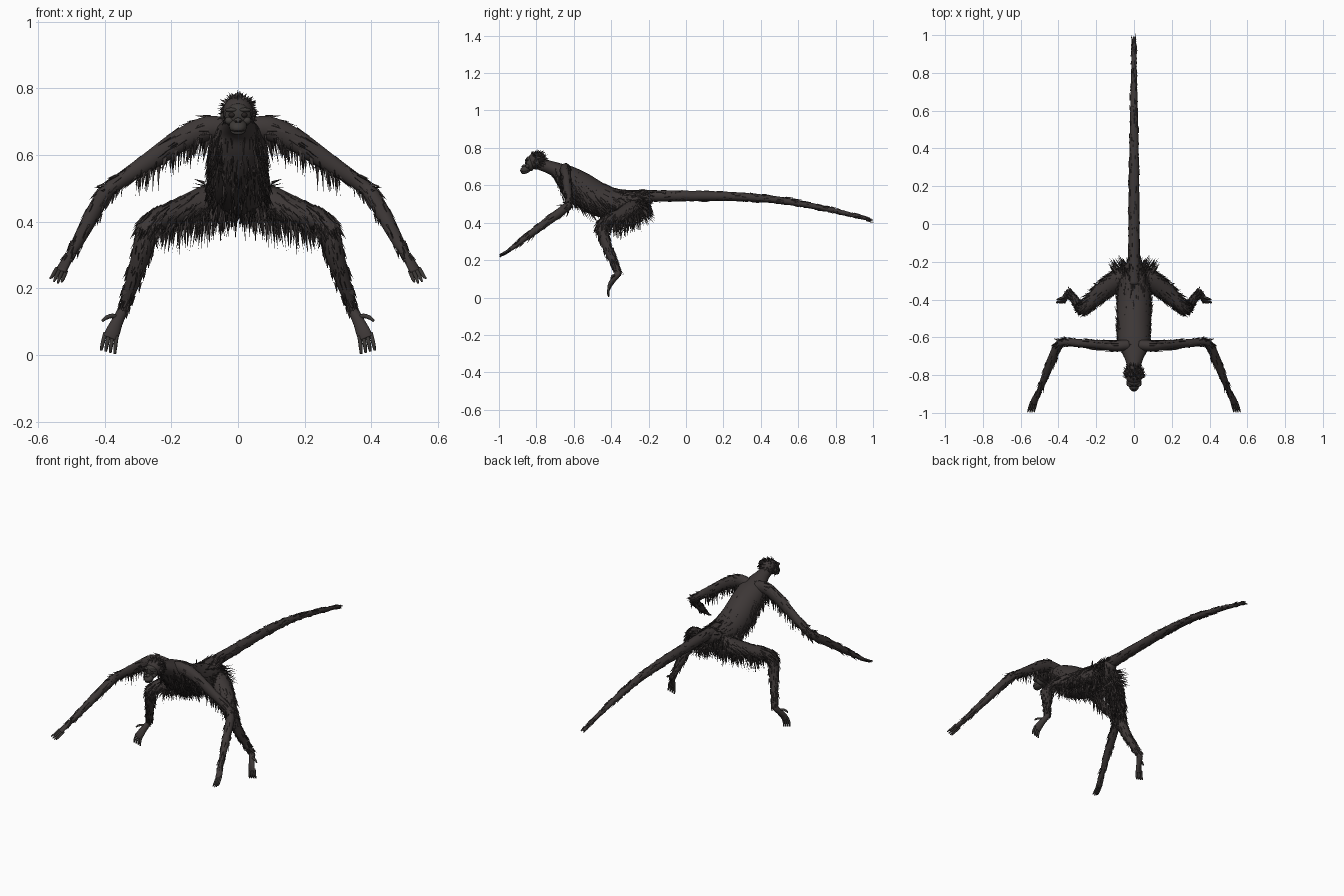
import bpy, bmesh, math, random
from mathutils import Vector, Matrix

random.seed(7)
if "Cube" in bpy.data.objects:
    bpy.data.objects.remove(bpy.data.objects["Cube"])


def material(name, rgb):
    m = bpy.data.materials.new(name)
    m.use_nodes = True
    m.diffuse_color = (*rgb, 1)
    bsdf = m.node_tree.nodes["Principled BSDF"]
    bsdf.inputs["Base Color"].default_value = (*rgb, 1)
    bsdf.inputs["Roughness"].default_value = 0.9
    return m


COAT = material("dark brown coat", (0.046, 0.038, 0.037))
SKIN = material("dark grey skin", (0.046, 0.041, 0.038))
EYE = material("near black eye", (0.02, 0.016, 0.015))


def finish(bm, name, mat, mirror=False, smooth=True):
    mesh = bpy.data.meshes.new(name)
    bmesh.ops.recalc_face_normals(bm, faces=bm.faces)
    bm.to_mesh(mesh)
    bm.free()
    mesh.materials.append(mat)
    ob = bpy.data.objects.new(name, mesh)
    bpy.context.collection.objects.link(ob)
    for p in mesh.polygons:
        p.use_smooth = smooth
    if mirror:
        ob.modifiers.new("Mirror", 'MIRROR')
    return ob


def stations(points, steps=5):
    """Smooth a list of (x, y, z, width, height) into ring data."""
    out = []
    last = len(points) - 1
    for i in range(last):
        a, b, c, d = [points[min(max(k, 0), last)] for k in (i - 1, i, i + 1, i + 2)]
        for s in range(steps):
            t = s / steps
            out.append([0.5 * (2 * q + (r - p) * t + (2 * p - 5 * q + 4 * r - w) * t * t
                               + (3 * q - p - 3 * r + w) * t ** 3)
                        for p, q, r, w in zip(a, b, c, d)])
    return out + [list(points[-1])]


def frames(points, ref):
    rows = stations(points)
    out = []
    for i, r in enumerate(rows):
        t = (Vector(rows[min(i + 1, len(rows) - 1)][:3]) - Vector(rows[max(i - 1, 0)][:3])).normalized()
        side = t.cross(ref).normalized()
        out.append((Vector(r[:3]), t, side, side.cross(t), r[3], r[4]))
    return out


def tube(bm, points, ref=Vector((0, 0, 1)), sides=14):
    rings = []
    for c, t, u, v, w, h in frames(points, ref):
        rings.append([bm.verts.new(c + u * w * math.cos(k * math.tau / sides)
                                   + v * h * math.sin(k * math.tau / sides)) for k in range(sides)])
    for a, b in zip(rings, rings[1:]):
        for k in range(sides):
            bm.faces.new((a[k], a[k - 1], b[k - 1], b[k]))
    bm.faces.new(rings[0])
    bm.faces.new(rings[-1])


def tuft(bm, root, direction, length, width):
    d = direction.normalized()
    s = d.orthogonal().normalized()
    s.rotate(Matrix.Rotation(random.random() * math.tau, 3, d))
    n = d.cross(s)
    base = [bm.verts.new(root + s * width), bm.verts.new(root - s * width),
            bm.verts.new(root + n * width * 0.5)]
    tip = bm.verts.new(root + d * length)
    for k in range(3):
        bm.faces.new((base[k], base[k - 1], tip))


def fur(bm, points, count, length, flow, lift, droop, span=(0, 1), low=-1, high=1,
        ref=Vector((0, 0, 1))):
    """Scatter tufts on a tube, keeping those whose normal z lies in low..high."""
    fr = frames(points, ref)
    made = 0
    while made < count:
        i = int(random.uniform(*span) * (len(fr) - 1))
        c, t, u, v, w, h = fr[i]
        c = c.lerp(fr[min(i + 1, len(fr) - 1)][0], random.random())
        a = random.random() * math.tau
        n = u * math.cos(a) + v * math.sin(a)
        if not low <= n.z <= high:
            continue
        root = c + (u * w * math.cos(a) + v * h * math.sin(a)) * 0.95
        d = t * flow + n * lift + Vector((0, 0, -droop))
        d += Vector([random.uniform(-0.12, 0.12) for _ in range(3)])
        tuft(bm, root, d, length * random.uniform(0.55, 1.1), random.uniform(0.004, 0.007))
        made += 1


def ball(bm, loc, size, tilt=0, seg=20):
    bmesh.ops.create_uvsphere(bm, u_segments=seg, v_segments=seg // 2 + 2, radius=1,
                              matrix=Matrix.Translation(loc) @ Matrix.Rotation(tilt, 4, 'X')
                              @ Matrix.Diagonal((*size, 1)))


# Body, tail and limb centre lines: x, y, z, half width, half height
torso = [(0, -.79, .715, .03, .03), (0, -.74, .70, .04, .034), (0, -.69, .68, .058, .042),
         (0, -.64, .645, .082, .066), (0, -.57, .59, .088, .086), (0, -.48, .53, .09, .09),
         (0, -.38, .50, .088, .082), (0, -.29, .50, .075, .07), (0, -.22, .525, .045, .045),
         (0, -.18, .54, .02, .025)]
tail = [(0, -.32, .54, .035, .035), (0, -.2, .543, .032, .031), (0, 0, .543, .029, .028),
        (0, .25, .54, .027, .024), (0, .5, .52, .022, .019), (0, .75, .474, .016, .014),
        (0, .93, .43, .011, .01), (0, .99, .413, .005, .005)]
arm = [(.03, -.64, .675, .03, .035), (.09, -.645, .68, .03, .037), (.17, -.64, .645, .026, .035),
       (.28, -.632, .572, .022, .027), (.37, -.627, .51, .021, .022), (.405, -.65, .475, .023, .023),
       (.44, -.73, .415, .023, .023), (.48, -.83, .34, .018, .018), (.503, -.885, .298, .013, .014),
       (.52, -.92, .272, .017, .012), (.533, -.95, .25, .018, .009)]
leg = [(.03, -.28, .48, .05, .055), (.09, -.30, .46, .05, .055), (.17, -.36, .43, .042, .046),
       (.24, -.425, .405, .034, .036), (.272, -.447, .375, .032, .032), (.288, -.435, .31, .029, .029),
       (.312, -.405, .23, .023, .023), (.337, -.372, .155, .016, .017), (.347, -.364, .13, .016, .018),
       (.362, -.385, .1, .018, .015), (.375, -.405, .07, .022, .011), (.383, -.412, .05, .022, .009)]
LEG_REF = Vector((0, 1, .3))

for name, path in (("torso", torso), ("tail", tail)):
    bm = bmesh.new()
    tube(bm, path, sides=20)
    finish(bm, name, COAT)
for name, path, ref in (("arms", arm, Vector((0, 0, 1))), ("legs", leg, LEG_REF)):
    bm = bmesh.new()
    tube(bm, path, ref)
    finish(bm, name, COAT, True)

# Fingers and toes
bm = bmesh.new()
for k in range(4):
    o = (k - 1.5) * .0095
    drop = .006 * abs(k - 1.3)
    tube(bm, [(.53 + o, -.94, .255 + o * .3, .006, .006),
              (.54 + o * 1.1, -.975, .234 + o * .3, .0055, .0055),
              (.546 + o * 1.2, -.996, .216 + drop + o * .3, .003, .003)], sides=8)
finish(bm, "fingers", SKIN, True)
bm = bmesh.new()
for k in range(4):
    o = (k - 1.5) * .0115
    tube(bm, [(.381 + o, -.409, .062 + o * .3, .006, .006),
              (.387 + o * 1.1, -.416, .03 + o * .3, .0058, .0058),
              (.39 + o * 1.2, -.413, .009 + o * .3, .004, .004)], LEG_REF, 8)
tube(bm, [(.355, -.375, .105, .009, .009), (.375, -.388, .117, .007, .007),
          (.395, -.396, .112, .006, .006), (.407, -.4, .102, .004, .004)], sides=8)
finish(bm, "toes", SKIN, True)

# Head: skull, muzzle, brow, lips, ears
bm = bmesh.new()
ball(bm, (0, -.797, .73), (.046, .052, .046))
finish(bm, "skull", COAT)
bm = bmesh.new()
ball(bm, (0, -.835, .715), (.04, .024, .04), .2)
ball(bm, (0, -.856, .686), (.027, .032, .02), .35)
ball(bm, (0, -.858, .672), (.023, .024, .01), .3)
ball(bm, (0, -.866, .703), (.012, .012, .008), .5)
for s in (-1, 1):
    ball(bm, (s * .019, -.85, .735), (.02, .012, .007), seg=12)
    ball(bm, (s * .047, -.795, .722), (.006, .012, .016), seg=12)
    ball(bm, (s * .026, -.846, .703), (.014, .012, .012), seg=12)
finish(bm, "face", SKIN)
bm = bmesh.new()
for s in (-1, 1):
    ball(bm, (s * .018, -.854, .72), (.01, .008, .008), seg=12)
    ball(bm, (s * .006, -.878, .7), (.003, .003, .003), seg=8)
ball(bm, (0, -.868, .677), (.021, .0185, .0025), .3)
finish(bm, "eyes_and_mouth", EYE)

# Crown and cheek hair
bm = bmesh.new()
for _ in range(260):
    a, z = random.random() * math.tau, random.uniform(-.6, 1)
    n = Vector((math.cos(a) * math.sqrt(1 - z * z), math.sin(a) * math.sqrt(1 - z * z), z))
    if n.y < -.45 and n.z < .75:
        continue
    tuft(bm, Vector((0, -.797, .73)) + n * .043, n + Vector((0, .7, -.3)),
         random.uniform(.015, .03), .006)
finish(bm, "head_hair", COAT, smooth=False)

# Coat on the body: sleek back, shaggy flanks, hanging chest and rump
bm = bmesh.new()
fur(bm, torso, 260, .05, 1, .1, .1, (.2, .9), low=.3)
fur(bm, torso, 420, .065, .8, .25, .5, (.2, .85), -.5, .4)
fur(bm, torso, 260, .06, .7, .15, .6, (.2, .8), high=-.4)
fur(bm, torso, 90, .09, .3, .25, 1, (.2, .4), -.6, .2)
fur(bm, torso, 160, .085, .35, .2, 1, (.62, .92), high=.1)
finish(bm, "body_fur", COAT, smooth=False)

# Limb fringes
bm = bmesh.new()
fur(bm, arm, 150, .045, 1, .15, .1, (.08, .85))
fur(bm, arm, 65, .07, .2, .1, 1, (.08, .33), high=-.3)
fur(bm, arm, 25, .035, .6, .5, .1, (.38, .5))
finish(bm, "arm_fur", COAT, True, False)
bm = bmesh.new()
fur(bm, leg, 260, .05, .8, .25, .4, (.05, .38), ref=LEG_REF)
fur(bm, leg, 130, .085, .2, .2, 1, (.03, .25), high=.1, ref=LEG_REF)
fur(bm, leg, 50, .045, .4, .5, .7, (.28, .4), ref=LEG_REF)
fur(bm, leg, 110, .035, 1, .2, 0, (.4, .68), ref=LEG_REF)
for _ in range(60):
    tuft(bm, Vector((random.uniform(.03, .1), random.uniform(-.28, -.22), random.uniform(.44, .52))),
         Vector((.4, .6, random.uniform(-1, .2))), random.uniform(.05, .085), .006)
finish(bm, "leg_fur", COAT, True, False)

# Fine hair on the tail
bm = bmesh.new()
fur(bm, tail, 260, .04, 1, .05, 0, (.1, .93))
finish(bm, "tail_fur", COAT, smooth=False)
